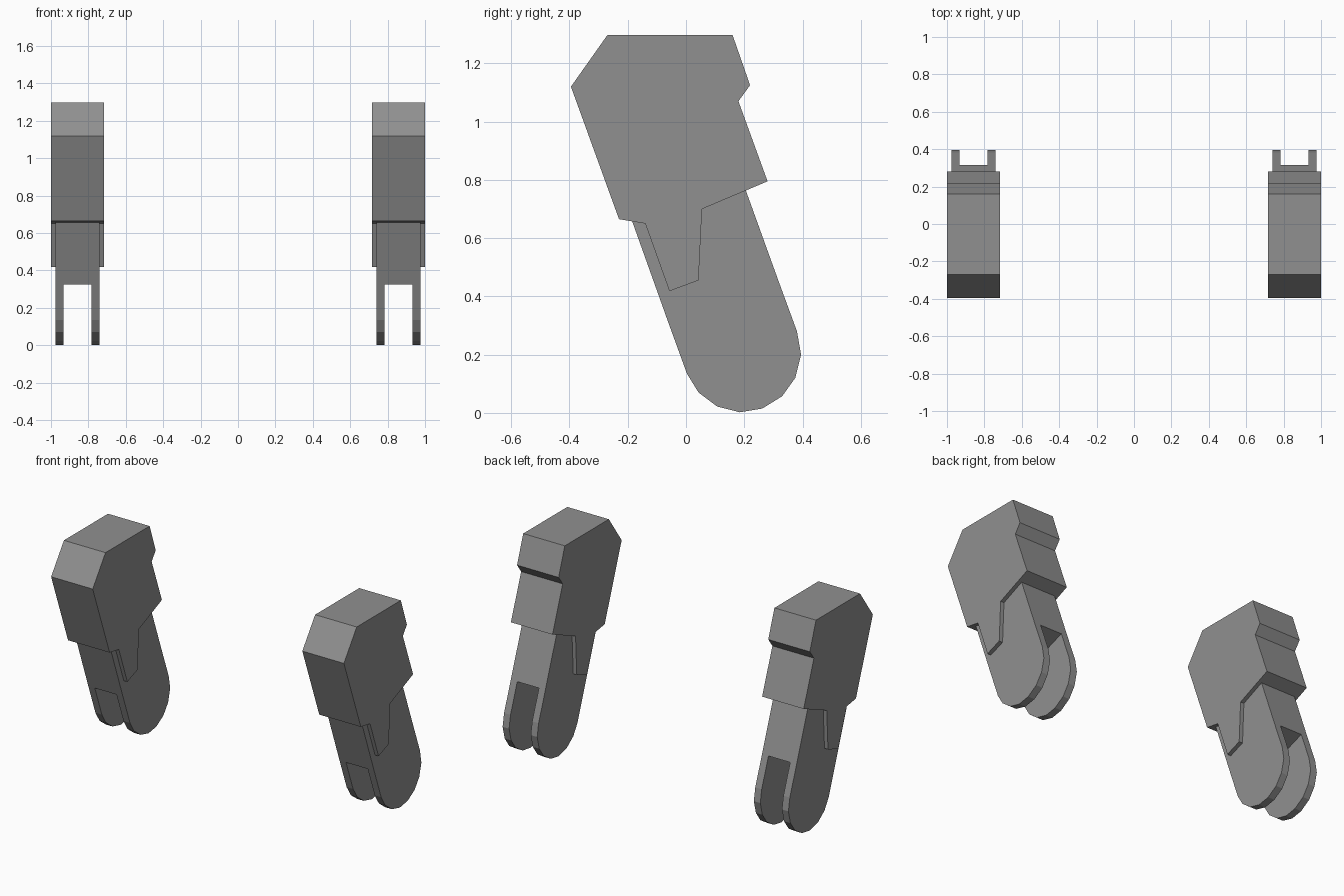
import bpy
import bmesh

cube = bpy.data.objects.get("Cube")
if cube:
    bpy.data.objects.remove(cube, do_unlink=True)

# One plain grey for everything
grey = bpy.data.materials.new("mid_grey")
grey.use_nodes = True
colour = (0.28, 0.28, 0.28, 1)
grey.diffuse_color = colour
grey.node_tree.nodes["Principled BSDF"].inputs["Base Color"].default_value = colour

CENTRE = 0.858

# Side profiles as (y, z)
SHELL = [(-0.27, 1.297), (0.16, 1.297), (0.22, 1.125), (0.18, 1.07),
         (0.28, 0.795), (0.055, 0.70), (0.043, 0.455), (-0.057, 0.418),
         (-0.14, 0.65), (-0.23, 0.665), (-0.395, 1.12)]
CORE = [(-0.066, 0.325), (0.315, 0.46), (0.14, 0.945), (-0.257, 0.86)]
PRONG = [(-0.066, 0.325), (0.003, 0.135), (0.043, 0.07), (0.107, 0.022),
         (0.185, 0.002), (0.262, 0.015), (0.33, 0.057), (0.375, 0.12),
         (0.395, 0.2), (0.381, 0.28), (0.315, 0.46)]


def add_slab(bm, profile, x0, x1):
    """Extrude a side profile from x0 to x1."""
    face = bm.faces.new([bm.verts.new((x0, y, z)) for y, z in profile])
    ext = bmesh.ops.extrude_face_region(bm, geom=[face])
    verts = [v for v in ext["geom"] if isinstance(v, bmesh.types.BMVert)]
    bmesh.ops.translate(bm, verts=verts, vec=(x1 - x0, 0, 0))


def make_part(name, slabs, centre):
    bm = bmesh.new()
    for profile, x0, x1 in slabs:
        add_slab(bm, profile, centre + x0, centre + x1)
    bmesh.ops.recalc_face_normals(bm, faces=bm.faces)
    mesh = bpy.data.meshes.new(name)
    bm.to_mesh(mesh)
    bm.free()
    mesh.materials.append(grey)
    bpy.context.collection.objects.link(bpy.data.objects.new(name, mesh))


for side, sign in (("left", 1), ("right", -1)):
    c = sign * CENTRE
    # Angular outer casing with a pointed tab on each cheek
    make_part(side + "_casing", [(SHELL, -0.142, 0.142)], c)
    # Inner limb that splits into two rounded prongs
    make_part(side + "_forked_limb", [(CORE, -0.118, 0.118),
                                      (PRONG, -0.118, -0.074),
                                      (PRONG, 0.074, 0.118)], c)
